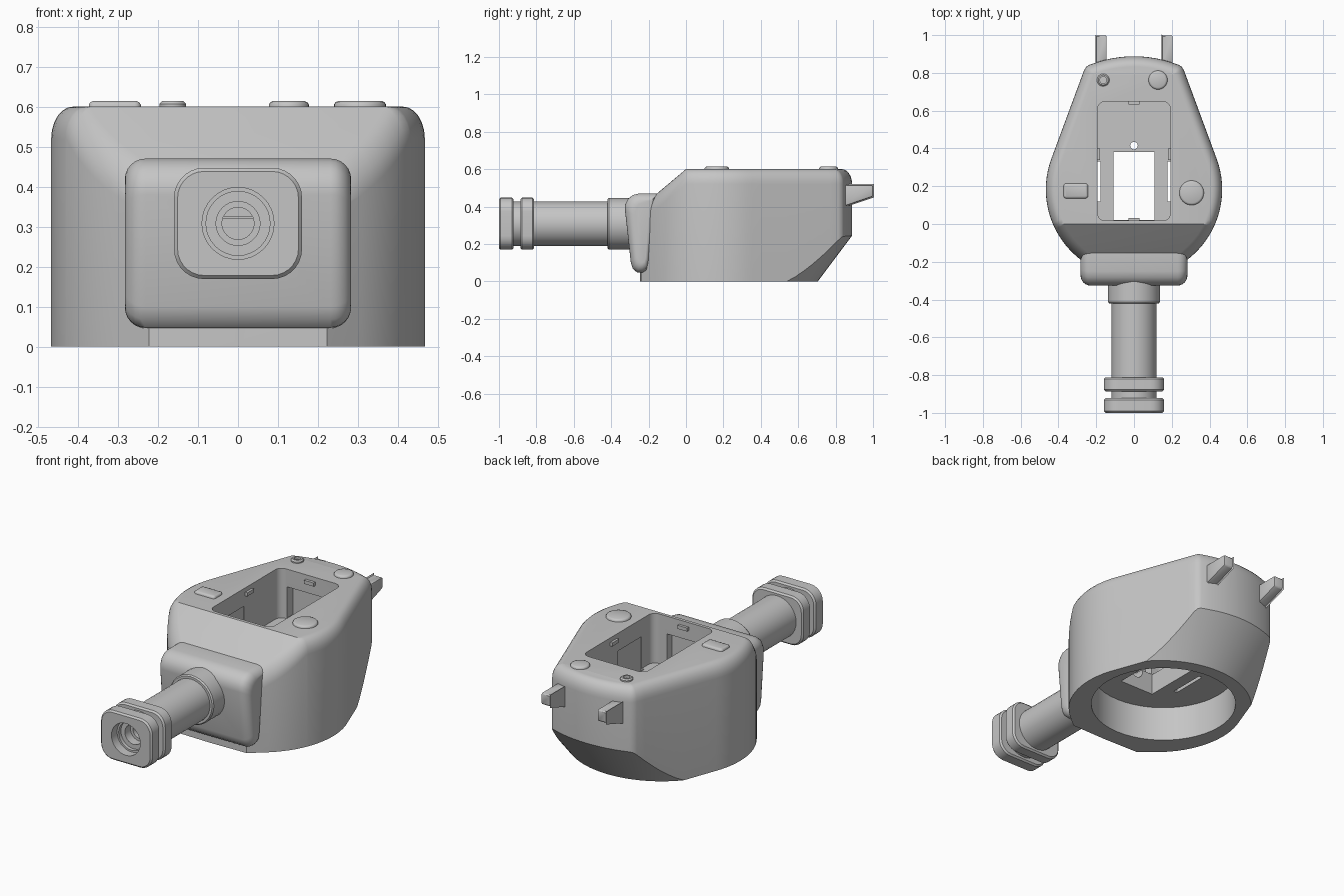
import bpy, bmesh, math
from mathutils import Vector

cube = bpy.data.objects.get("Cube")
if cube:
    bpy.data.objects.remove(cube)

paint = bpy.data.materials.new("plain_grey")
paint.use_nodes = True
grey = (0.56, 0.56, 0.56, 1)
paint.diffuse_color = grey
paint.node_tree.nodes["Principled BSDF"].inputs["Base Color"].default_value = grey


def shade(obj):
    bpy.ops.object.select_all(action='DESELECT')
    obj.select_set(True)
    bpy.context.view_layer.objects.active = obj
    bpy.ops.object.shade_smooth_by_angle(angle=math.radians(35))


def finish(name, bm):
    """Turn a bmesh into a named, shaded object."""
    bmesh.ops.recalc_face_normals(bm, faces=bm.faces)
    mesh = bpy.data.meshes.new(name)
    bm.to_mesh(mesh)
    bm.free()
    mesh.materials.append(paint)
    obj = bpy.data.objects.new(name, mesh)
    bpy.context.collection.objects.link(obj)
    shade(obj)
    return obj


def loft(rings, loop=False):
    """Skin a stack of equal rings, capped unless looped."""
    bm = bmesh.new()
    rows = [[bm.verts.new(p) for p in ring] for ring in rings]
    pairs = list(zip(rows, rows[1:])) + ([(rows[-1], rows[0])] if loop else [])
    n = len(rows[0])
    for a, b in pairs:
        for i in range(n):
            bm.faces.new((a[i], a[(i + 1) % n], b[(i + 1) % n], b[i]))
    if not loop:
        bm.faces.new(rows[0])
        bm.faces.new(rows[-1])
    bmesh.ops.remove_doubles(bm, verts=bm.verts, dist=1e-5)
    return bm


def rounded(w, d, r, steps=8):
    """Rounded rectangle of half sizes w, d; a circle when all are equal."""
    pts = []
    span = steps - 1 if r < w else steps
    for k, (sx, sy) in enumerate(((1, 1), (-1, 1), (-1, -1), (1, -1))):
        for j in range(steps):
            a = math.pi / 2 * (k + j / span)
            pts.append((sx * (w - r) + r * math.cos(a), sy * (d - r) + r * math.sin(a)))
    return pts


def circle(r, steps=8):
    return rounded(r, r, r, steps)


def flat_ring(pts, x, y, z):
    return [(x + u, y + v, z) for u, v in pts]


AXIS = 0.308


def gun_ring(pts, y):
    return [(u, y, AXIS + v) for u, v in pts]


def block(lo, hi):
    """Box between two corners."""
    bm = bmesh.new()
    bmesh.ops.create_cube(bm, size=1)
    for v in bm.verts:
        v.co = Vector((a + b) / 2 + c * (b - a) for a, b, c in zip(lo, hi, v.co))
    return bm


def cut(target, bm):
    tool = finish("cutter", bm)
    tool.hide_render = True
    mod = target.modifiers.new("cut", 'BOOLEAN')
    mod.operation, mod.solver, mod.object = 'DIFFERENCE', 'EXACT', tool
    bpy.context.view_layer.objects.active = target
    bpy.ops.object.modifier_apply(modifier=mod.name)
    bpy.data.objects.remove(tool)


# Turret plan: rear arc, soft corner, straight flank, round cheek, flat nose
CY, R = 0.183, 0.467
half = [Vector((0.235 * i / 6, 0.888 - 0.045 * (i / 6) ** 2)) for i in range(7)]
half += [Vector((0.252, 0.834)), Vector((0.264, 0.815))]
flank_end = Vector((R * math.cos(0.38), CY + R * math.sin(0.38)))
half += [half[8].lerp(flank_end, i / 10) for i in range(1, 10)]
half += [Vector((R * math.cos(a), CY + R * math.sin(a)))
         for a in (0.38 - 1.23 * i / 16 for i in range(17))]
half += [Vector((0.222, -0.24)), Vector((0, -0.245))]
plan = half + [Vector((-p.x, p.y)) for p in reversed(half[1:-1])]


def inset(t):
    out = []
    for i, p in enumerate(plan):
        e = (plan[(i + 1) % len(plan)] - plan[i - 1]).normalized()
        out.append(p + Vector((e.y, -e.x)) * t)
    return out


# Turret body: conical rear undercut, rounded shoulders, sloped front
foot, crease = [], []
cone = Vector((0, 0.215))
for p in plan:
    off = p - cone
    extra = max(0, off.length - 0.49) if p.y > cone.y else 0
    q = cone + off * ((off.length - extra) / off.length)
    foot.append((q.x, q.y, 0))
    crease.append((p.x, p.y, extra / 0.75))
rings = [foot, crease]
for k in range(7):
    a = math.pi / 2 * k / 6
    rings.append([(p.x, p.y, 0.52 + 0.08 * math.sin(a)) for p in inset(0.055 * (1 - math.cos(a)))])
bm = loft(rings)
bmesh.ops.bisect_plane(bm, geom=bm.verts[:] + bm.edges[:] + bm.faces[:],
                       plane_co=(0, 0, 0), plane_no=(0, 1, 0))
for v in bm.verts:
    if v.co.y < 0 and v.co.z > 0.5:
        v.co.z += 0.84 * v.co.y
body = finish("turret_body", bm)

# Ring cavity below, hatch well above, floor openings, wall recesses, gun passage
cut(body, loft([flat_ring(circle(0.386, 12), 0, 0.245, z) for z in (-0.1, 0.2)]))
cut(body, loft([flat_ring(rounded(0.193, 0.315, 0.04), 0, 0.333, z) for z in (0.32, 0.7)]))
cut(body, block((-0.108, 0.022, 0.1), (0.108, 0.38, 0.4)))
cut(body, loft([flat_ring(circle(0.02), 0, 0.415, z) for z in (0.1, 0.4)]))
for s in (-1, 1):
    xs = sorted((s * 0.178, s * 0.198))
    cut(body, block((xs[0], 0.12, 0.1), (xs[1], 0.33, 0.5)))
cut(body, block((-0.147, 0.6, 0.325), (0.147, 0.7, 0.5)))
cut(body, block((-0.107, -0.03, 0.325), (0.107, 0.1, 0.5)))
cut(body, loft([gun_ring(circle(0.04), y) for y in (-0.4, 0.1)]))
shade(body)

# Small catches on the well walls
for name, lo, hi in (("rear_catch", (-0.03, 0.632, 0.555), (0.03, 0.652, 0.575)),
                     ("front_catch", (-0.03, 0.012, 0.555), (0.03, 0.033, 0.575)),
                     ("left_catch", (0.18, 0.34, 0.555), (0.2, 0.4, 0.575)),
                     ("right_catch", (-0.2, 0.34, 0.555), (-0.18, 0.4, 0.575))):
    finish(name, block(lo, hi))

# Gun mantlet: leaning side profile with rounded ends
side = [(-0.15, 0.47), (-0.25, 0.47), (-0.283, 0.462), (-0.309, 0.442), (-0.325, 0.41),
        (-0.326, 0.38), (-0.295, 0.1), (-0.285, 0.068), (-0.262, 0.048), (-0.235, 0.046),
        (-0.21, 0.056), (-0.197, 0.09)]
rings = []
for s in (-1, 1):
    for k in range(7):
        a = math.pi / 2 * (k if s < 0 else 6 - k) / 6
        t = 0.052 * (1 - math.sin(a))
        x = s * (0.231 + 0.052 * math.cos(a))
        rings.append([(x, -0.23 + (y + 0.23) * (1 - t / 0.09), 0.26 + (z - 0.26) * (1 - t / 0.21))
                      for y, z in side])
mantlet = finish("mantlet", loft(rings))
cut(mantlet, loft([gun_ring(circle(0.04), y) for y in (-0.5, 0.1)]))
shade(mantlet)

# Barrel with collar and stepped bore, turned around the gun axis
profile = [(0.04, -0.25), (0.138, -0.25), (0.138, -0.412), (0.132, -0.42), (0.119, -0.42),
           (0.119, -0.95), (0.08, -0.95), (0.08, -0.93), (0.055, -0.93),
           (0.055, -0.88), (0.04, -0.88)]
finish("barrel", loft([gun_ring(circle(r), y) for r, y in profile], loop=True))

# Muzzle brake plates: rounded squares with a round opening
outer, rim = rounded(0.16, 0.139, 0.075), rounded(0.151, 0.13, 0.066)
for name, y0, y1, hole in (("muzzle_front", -1.0, -0.922, 0.09), ("muzzle_rear", -0.886, -0.812, 0.11)):
    stack = [(circle(hole), y0), (rim, y0), (outer, y0 + 0.009), (outer, y1 - 0.009),
             (rim, y1), (circle(hole), y1)]
    finish(name, loft([gun_ring(p, y) for p, y in stack], loop=True))


# Roof fittings with softened rims
def cap(name, x, y, w, d, r):
    levels = ((0, 0.59), (0, 0.605), (0.004, 0.611), (0.011, 0.614))
    finish(name, loft([flat_ring(rounded(w - t, d - t, r - t), x, y, z) for t, z in levels]))


cap("roof_plate", -0.308, 0.175, 0.065, 0.04, 0.016)
cap("large_roof_disc", 0.305, 0.165, 0.065, 0.065, 0.065)
cap("small_roof_disc", 0.127, 0.762, 0.05, 0.05, 0.05)
stub = [(0.033, 0.59), (0.033, 0.607), (0.026, 0.614), (0.018, 0.614), (0.018, 0.6)]
finish("antenna_socket", loft([flat_ring(circle(r), -0.163, 0.762, z) for r, z in stub]))

# Tapered rear hooks
hook = [(0.84, 0.4), (0.84, 0.515), (0.998, 0.515), (0.998, 0.453)]
for s, name in ((1, "left_hook"), (-1, "right_hook")):
    bm = loft([[(s * 0.175 + dx, y, z) for y, z in hook] for dx in (-0.03, 0.03)])
    bmesh.ops.bevel(bm, geom=bm.edges[:], offset=0.006, segments=2, profile=0.5, affect='EDGES')
    finish(name, bm)
